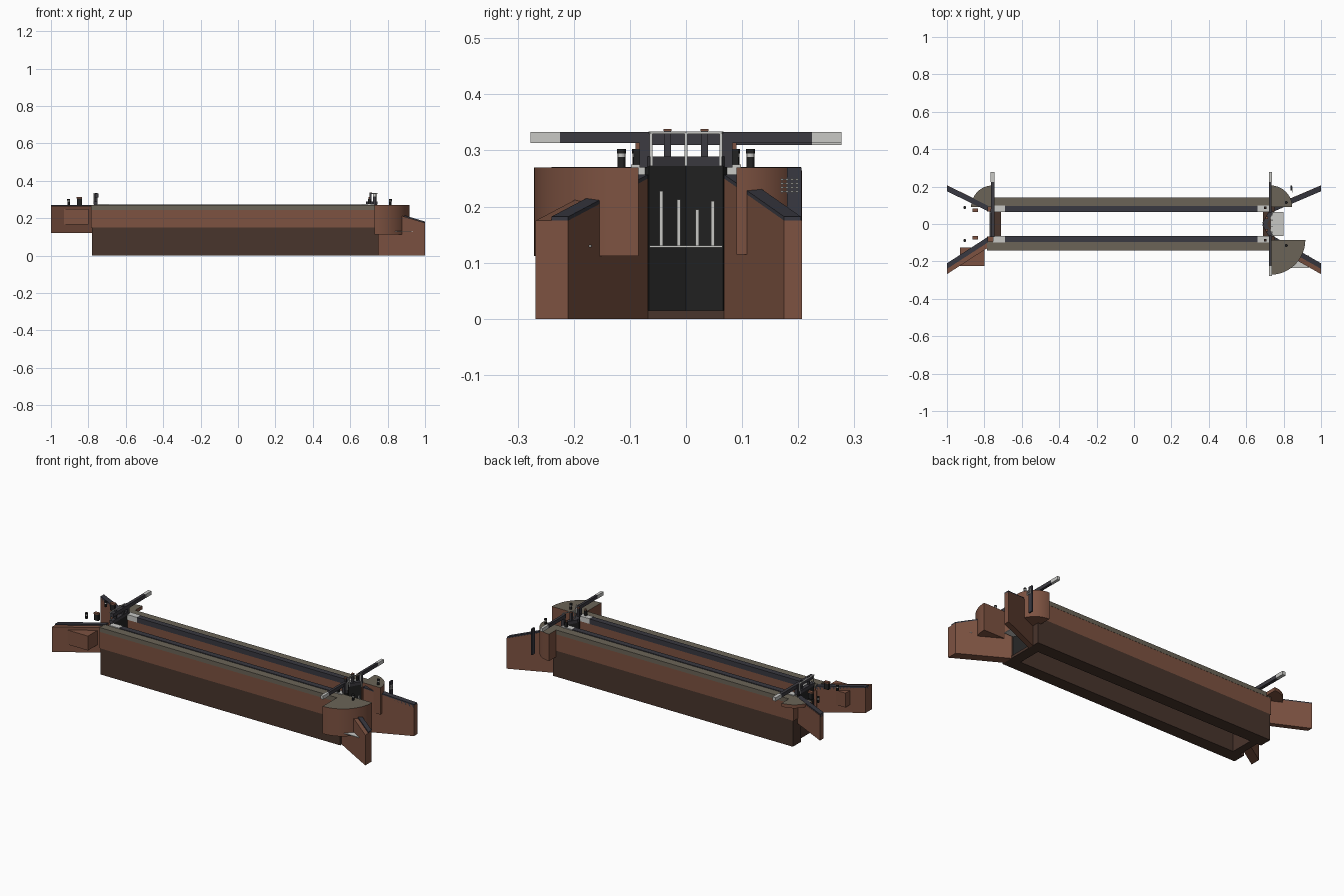
import bpy, bmesh, math
from mathutils import Vector

cube = bpy.data.objects.get("Cube")
if cube:
    bpy.data.objects.remove(cube, do_unlink=True)


def material(name, r, g, b):
    m = bpy.data.materials.new(name)
    m.use_nodes = True
    m.diffuse_color = (r, g, b, 1)
    m.node_tree.nodes["Principled BSDF"].inputs["Base Color"].default_value = (r, g, b, 1)
    return m


BRICK = material("brick", .205, .085, .053)
DAMP = material("damp_brick", .066, .035, .025)
PAVING = material("paving", .147, .127, .095)
COPING = material("slate_coping", .04, .04, .052)
TIMBER = material("black_timber", .016, .016, .016)
BEAM = material("beam_timber", .045, .043, .052)
PALE = material("pale_paint", .58, .58, .56)


def prism(name, outline, z0, z1, mat, top_mat=None):
    """Upright solid over an outline; z1 is a height or a rule of the point."""
    top_z = z1 if callable(z1) else (lambda p: z1)
    area = sum(a[0] * b[1] - b[0] * a[1] for a, b in zip(outline, outline[1:] + outline[:1]))
    pts = outline if area > 0 else outline[::-1]
    bm = bmesh.new()
    low = [bm.verts.new((x, y, z0(( x, y)) if callable(z0) else z0)) for x, y in pts]
    high = [bm.verts.new((x, y, top_z((x, y)))) for x, y in pts]
    bm.faces.new(low[::-1])
    roof = bm.faces.new(high)
    for i in range(len(pts)):
        j = (i + 1) % len(pts)
        bm.faces.new((low[i], low[j], high[j], high[i]))
    if top_mat:
        roof.material_index = 1
    mesh = bpy.data.meshes.new(name)
    bm.to_mesh(mesh)
    bm.free()
    mesh.materials.append(mat)
    if top_mat:
        mesh.materials.append(top_mat)
    ob = bpy.data.objects.new(name, mesh)
    bpy.context.collection.objects.link(ob)
    return ob


def box(name, x0, x1, y0, y1, z0, z1, mat, top_mat=None):
    x0, x1 = sorted((x0, x1))
    y0, y1 = sorted((y0, y1))
    return prism(name, [(x0, y0), (x1, y0), (x1, y1), (x0, y1)], z0, z1, mat, top_mat)


def strip(a, b, width):
    """Outline of a straight plank between two plan points."""
    a, b = Vector(a), Vector(b)
    n = (b - a).normalized().orthogonal() * width / 2
    return [tuple(p) for p in (a + n, b + n, b - n, a - n)]


def smooth(ob):
    bpy.ops.object.select_all(action="DESELECT")
    ob.select_set(True)
    bpy.context.view_layer.objects.active = ob
    bpy.ops.object.shade_smooth_by_angle(angle=math.radians(30))


def quadrant(name, cx, cy, sx, sy, r, z0):
    arc = [(cx + sx * r * math.cos(i * math.pi / 32), cy + sy * r * math.sin(i * math.pi / 32))
           for i in range(17)]
    smooth(prism(name, [(cx, cy)] + arc, z0, .27, BRICK, PAVING))


def bollard(name, x, y):
    for part, r, z0, z1, mat in (("post", .007, .27, .288, TIMBER), ("band", .0072, .288, .295, PALE),
                                 ("cap", .008, .295, .303, TIMBER)):
        ring = [(x + r * math.cos(i * math.pi / 6), y + r * math.sin(i * math.pi / 6)) for i in range(12)]
        smooth(prism(f"{name}_{part}", ring, z0, z1, mat))


for s, side in ((-1, "right"), (1, "left")):
    # Chamber walls, paving and coping
    box(side + "_wall_base", -.78, .75, s * .068, s * .14, 0, .15, DAMP)
    box(side + "_wall_upper", -.785, .73, s * .068, s * .14, .15, .245, BRICK)
    box(side + "_paving", -.785, .73, s * .094, s * .141, .245, .27, PAVING)
    box(side + "_coping", -.69, .66, s * .064, s * .096, .245, .274, COPING)
    for x0, x1, end in ((-.755, -.69, "upper"), (.66, .73, "lower")):
        box(f"{side}_{end}_gate_stone", x0, x1, s * .064, s * .098, .245, .275, PALE)

    # Splayed wing walls: level at the upper end, sloping at the lower end
    tip, thick = (.21, .058) if s < 0 else (.175, .032)
    for e, root, base, end in ((-1, .78, .12, "upper"), (1, .75, 0, "lower")):
        def top(p, e=e):
            return .264 if e < 0 else .25 - .3 * (p[0] - .75)
        inner = [(e * root, s * .068), (e, s * tip)]

        def wing(depth):
            return inner + [(e, s * (tip + depth)), (e * root, s * (.068 + depth))]
        prism(f"{side}_{end}_wing", wing(thick), base, top, BRICK)
        prism(f"{side}_{end}_wing_coping", wing(.03), lambda p: top(p) - .012,
              lambda p: top(p) + .007, COPING)

    # Mitred lower gate leaf with its rail
    hinge, mitre = (.735, s * .07), (.695, 0)
    prism(side + "_lower_leaf", strip(hinge, mitre, .018), .015, .272, TIMBER)
    prism(side + "_lower_leaf_head", strip(hinge, mitre, .022), .272, .289, BEAM)
    prism(side + "_lower_handrail", strip((.745, s * .065), (.71, 0), .004), .329, .334, PALE)
    box(side + "_lower_rail_post", .738, .744, s * .06, s * .065, .272, .331, PALE)
    box(side + "_lower_paddle_rod", .703, .715, s * .027, s * .039, .285, .335, BEAM)
    box(side + "_lower_paddle_cap", .702, .716, s * .026, s * .04, .335, .338, BRICK)

    # Lower balance beam
    box(side + "_lower_beam", .722, .736, s * .062, s * .225, .313, .333, BEAM)
    box(side + "_lower_beam_tip", .721, .737, s * .225, s * .277, .313, .333, PALE)
    box(side + "_lower_heel_post", .722, .738, s * .065, s * .083, .27, .333, BEAM)

    # Paddle stands and bollards
    box(side + "_lower_paddle_stand", .695, .708, s * .081, s * .094, .27, .303, TIMBER)
    box(side + "_lower_stand_cap", .697, .706, s * .083, s * .09, .303, .313, BRICK)
    box(side + "_upper_paddle_stand", -.862, -.835, s * .066, s * .082, .27, .305, TIMBER)
    box(side + "_upper_stand_cap", -.863, -.834, s * .065, s * .083, .305, .313, BRICK)
    bollard(side + "_upper_bollard", -.905, s * .088)
    bollard(side + "_lower_bollard", .815, s * .115)

    # Upper gate fittings
    box(side + "_upper_paddle_rod", -.765, -.752, s * .027, s * .039, .285, .335, BEAM)
    box(side + "_upper_rail_post", -.772, -.767, s * .06, s * .065, .272, .331, PALE)

# Quarter-round landings for the beams
quadrant("right_lower_landing", .73, -.085, 1, -1, .186, .112)
quadrant("left_lower_landing", .73, .09, 1, 1, .116, .115)
quadrant("left_upper_landing", -.755, .09, -1, 1, .116, .25)
box("upper_side_block", -.93, -.8, -.225, -.125, .165, .248, BRICK)

# Upper gate on its breast wall
box("breast_wall", -.755, -.71, -.07, .07, 0, .12, DAMP)
box("upper_gate", -.77, -.752, -.068, .068, .1, .272, TIMBER)
box("upper_gate_head", -.772, -.75, -.07, .07, .272, .289, BEAM)
box("upper_handrail", -.772, -.767, -.067, .067, .329, .334, PALE)
box("upper_beam", -.765, -.747, -.07, .225, .31, .331, BEAM)
box("upper_beam_tip", -.766, -.746, .225, .277, .31, .331, PALE)
box("upper_heel_post", -.768, -.75, .062, .08, .27, .331, BEAM)

# Lower sill, mitre rail post and leaking water
box("lower_sill", .69, .75, -.07, .07, 0, .015, DAMP)
box("mitre_rail_post", .708, .713, -.003, .003, .272, .331, PALE)
box("spill_sheet", .73, .8, -.065, .065, .127, .131, PALE)
for i, (y, z) in enumerate(((-.044, .228), (-.013, .213), (.02, .195), (.048, .21))):
    box(f"spill_jet_{i}", .735, .74, y - .003, y + .003, .13, z, PALE)
box("side_spill_sheet", .84, .935, -.235, -.168, .128, .132, PALE)

# Ladder and small lattice on the left lower landing
box("landing_post", .838, .846, .18, .206, .12, .27, COPING)
for i in range(4):
    box(f"lattice_upright_{i}", .847, .85, .17 + i * .009, .172 + i * .009, .223, .252, PALE)
    box(f"lattice_bar_{i}", .847, .85, .168, .201, .226 + i * .007, .228 + i * .007, PALE)
